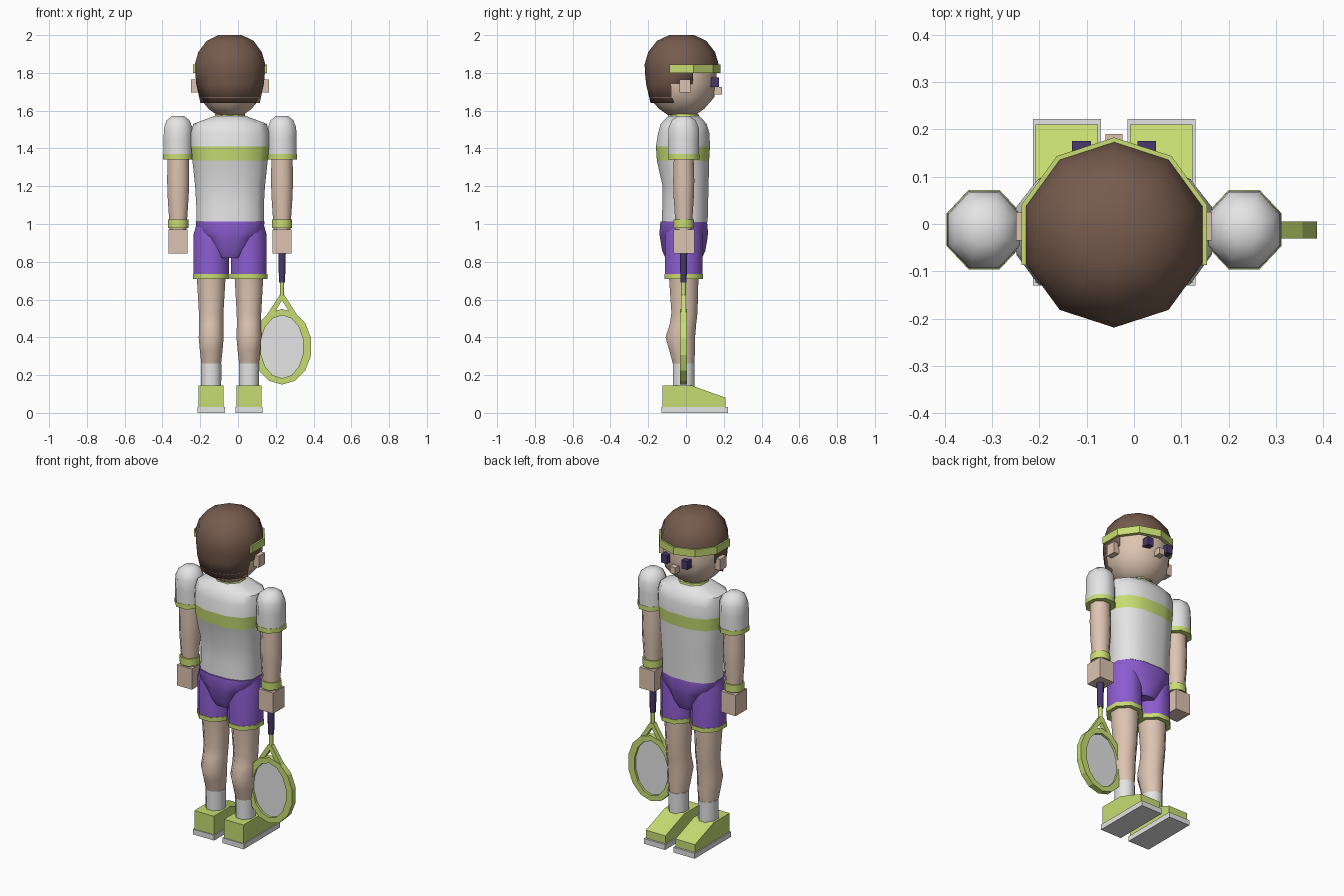
import bpy, bmesh, math
from mathutils import Vector

if "Cube" in bpy.data.objects:
    bpy.data.objects.remove(bpy.data.objects["Cube"])

CX, CY = -0.042, -0.012      # body axis


def material(name, rgb):
    m = bpy.data.materials.new(name)
    m.use_nodes = True
    m.diffuse_color = (*rgb, 1)
    bsdf = next(n for n in m.node_tree.nodes if n.type == 'BSDF_PRINCIPLED')
    bsdf.inputs["Base Color"].default_value = (*rgb, 1)
    return m


SKIN = material("skin", (0.72, 0.55, 0.44))
HAIR = material("brown hair", (0.18, 0.105, 0.075))
WHITE = material("white cloth", (0.78, 0.78, 0.78))
LIME = material("lime trim", (0.58, 0.72, 0.17))
PURPLE = material("purple shorts", (0.26, 0.11, 0.63))
DARK = material("dark violet", (0.065, 0.04, 0.15))


def finish(name, bm, mat, smooth=True):
    bmesh.ops.recalc_face_normals(bm, faces=bm.faces[:])
    me = bpy.data.meshes.new(name)
    bm.to_mesh(me)
    bm.free()
    me.materials.append(mat)
    ob = bpy.data.objects.new(name, me)
    bpy.context.collection.objects.link(ob)
    if smooth:
        bpy.ops.object.select_all(action='DESELECT')
        ob.select_set(True)
        bpy.context.view_layer.objects.active = ob
        bpy.ops.object.shade_smooth_by_angle(angle=math.radians(50))
    return ob


def loft(name, rings, mat, x=CX, y=CY, n=8, phase=0.5, power=1.0,
         caps=True, keep=None, smooth=True):
    """Stack rings of (z, half x, half y, y shift); keep filters the faces."""
    bm = bmesh.new()
    grow = 1 / math.cos(math.pi / n) if phase == 0.5 and n == 8 else 1
    loops = []
    for z, rx, ry, *shift in rings:
        dy = shift[0] if shift else 0
        loop = []
        for i in range(n):
            a = math.tau * (i + phase) / n
            c, s = math.cos(a), math.sin(a)
            c, s = (math.copysign(abs(v) ** power, v) for v in (c, s))
            loop.append(bm.verts.new((x + rx * grow * c, y + dy + ry * grow * s, z)))
        loops.append(loop)
    for a, b in zip(loops, loops[1:]):
        for i in range(n):
            j = (i + 1) % n
            bm.faces.new((a[i], a[j], b[j], b[i]))
    if caps:
        bm.faces.new(loops[0][::-1])
        bm.faces.new(loops[-1])
    if keep:
        drop = [f for f in bm.faces if not keep(f.calc_center_median() - Vector((x, y, 0)))]
        bmesh.ops.delete(bm, geom=drop, context='FACES')
    return finish(name, bm, mat, smooth)


def box(name, lo, hi, mat):
    bm = bmesh.new()
    bmesh.ops.create_cube(bm, size=1)
    for v in bm.verts:
        v.co = [l + (h - l) * (c + 0.5) for l, h, c in zip(lo, hi, v.co)]
    return finish(name, bm, mat, False)


def prism(name, outline, axis, lo, hi, mat):
    """Extrude an outline along x (points are y, z) or y (points are x, z)."""
    bm = bmesh.new()
    ends = [[bm.verts.new((d, p, z) if axis == 'x' else (p, d, z)) for p, z in outline]
            for d in (lo, hi)]
    n = len(outline)
    bm.faces.new(ends[0])
    bm.faces.new(ends[1][::-1])
    for i in range(n):
        j = (i + 1) % n
        bm.faces.new((ends[0][i], ends[0][j], ends[1][j], ends[1][i]))
    return finish(name, bm, mat, False)


def thicken(ob, depth):
    mod = ob.modifiers.new("thickness", 'SOLIDIFY')
    mod.thickness = depth
    mod.offset = -1


# Head, hair and headband
HY = -0.023
loft("head", [(z, r, r) for z, r in ((1.575, 0.07), (1.61, 0.12), (1.67, 0.172),
     (1.74, 0.184), (1.85, 0.184), (1.93, 0.14))], SKIN, y=HY, n=10)
hair = loft("hair", [(z, r, r) for z, r in ((1.64, 0.165), (1.74, 0.188), (1.8, 0.194),
            (1.845, 0.196), (1.91, 0.177), (1.97, 0.13), (2.0, 0.066))], HAIR, y=HY, n=10,
            keep=lambda c: c.z > 1.8 or (c.z > 1.74 and c.y < 0.01)
            or (c.z > 1.65 and c.y < -0.02))
thicken(hair, 0.035)
band = loft("headband", [(1.8, 0.206, 0.206), (1.845, 0.206, 0.206)], LIME, y=HY, n=10,
            caps=False, keep=lambda c: c.y > -0.03, smooth=False)
thicken(band, 0.02)
box("nose", (CX - 0.018, 0.13, 1.685), (CX + 0.018, 0.19, 1.725), SKIN)
loft("neck", [(1.53, 0.065, 0.065), (1.6, 0.065, 0.065)], SKIN)
loft("collar", [(1.555, 0.085, 0.085), (1.583, 0.078, 0.078)], LIME)

# Shirt: lower body, chest stripe and shoulders share ring sizes
LOW, HIGH = (1.335, 0.205, 0.142, -0.004), (1.41, 0.212, 0.147, -0.004)
TORSO = dict(n=12, power=0.8)
loft("shirt_body", [(1.01, 0.184, 0.125, 0.005), (1.1, 0.184, 0.124, 0.008),
     (1.2, 0.19, 0.125, 0.01), LOW], WHITE, **TORSO)
loft("shirt_stripe", [LOW, HIGH], LIME, **TORSO)
loft("shirt_shoulders", [HIGH, (1.48, 0.213, 0.14), (1.53, 0.2, 0.125),
     (1.572, 0.085, 0.085)], WHITE, **TORSO)

# Seat of the shorts
loft("shorts_seat", [(0.82, 0.07, 0.1), (0.86, 0.105, 0.118), (0.93, 0.14, 0.13),
     (0.955, 0.182, 0.132), (1.012, 0.187, 0.127)], PURPLE, n=12, power=0.8)

for side, s in (("left", 1), ("right", -1)):
    # Face details
    ex, rx = CX + s * 0.069, CX + s * 0.19
    box(f"{side}_eye", (ex - 0.02, 0.13, 1.725), (ex + 0.02, 0.175, 1.775), DARK)
    box(f"{side}_ear", (rx - 0.017, -0.035, 1.695), (rx + 0.017, 0.025, 1.765), SKIN)

    # Arm
    ax = CX + s * 0.275
    loft(f"{side}_sleeve", [(1.365, 0.078, 0.082), (1.45, 0.077, 0.082), (1.51, 0.075, 0.08),
         (1.55, 0.06, 0.062), (1.573, 0.03, 0.03)], WHITE, x=ax)
    loft(f"{side}_sleeve_cuff", [(1.342, 0.079, 0.084), (1.37, 0.079, 0.084)], LIME, x=ax)
    loft(f"{side}_arm", [(0.96, 0.044, 0.044), (1.03, 0.048, 0.046), (1.15, 0.056, 0.054),
         (1.23, 0.058, 0.056), (1.36, 0.056, 0.052)], SKIN, x=ax)
    loft(f"{side}_wristband", [(0.98, 0.054, 0.054), (1.025, 0.054, 0.054)], LIME, x=ax)
    box(f"{side}_hand", (ax - 0.05, -0.065, 0.845), (ax + 0.05, 0.045, 0.972), SKIN)

    # Leg
    lx = CX + s * 0.1
    loft(f"{side}_shorts_leg", [(0.73, 0.094, 0.1), (0.94, 0.094, 0.1), (1.0, 0.078, 0.1)],
         PURPLE, x=lx)
    loft(f"{side}_shorts_trim", [(0.71, 0.097, 0.103), (0.736, 0.097, 0.103)], LIME, x=lx)
    loft(f"{side}_leg", [(0.25, 0.051, 0.055), (0.33, 0.06, 0.068, -0.008),
         (0.4, 0.066, 0.078, -0.018), (0.47, 0.064, 0.07, -0.004),
         (0.53, 0.065, 0.069, 0.004), (0.72, 0.076, 0.078)], SKIN, x=lx)
    loft(f"{side}_sock", [(0.13, 0.053, 0.057), (0.262, 0.054, 0.058)], WHITE, x=lx)

    # Shoe
    box(f"{side}_sole", (lx - 0.072, -0.13, 0), (lx + 0.072, 0.222, 0.032), WHITE)
    prism(f"{side}_shoe", [(-0.125, 0.03), (0.21, 0.03), (0.21, 0.08), (0.03, 0.145),
          (-0.125, 0.145)], 'x', lx - 0.066, lx + 0.066, LIME)

# Racket hanging from the left hand
RX, RY, RZ = CX + 0.275, -0.013, 0.35


def ellipse(a, b, n=14):
    return [(RX + a * math.sin(math.tau * i / n), RZ + b * math.cos(math.tau * i / n))
            for i in range(n)]


loft("racket_handle", [(0.69, 0.016, 0.016), (0.85, 0.02, 0.02)], DARK, x=RX, y=RY)
loft("racket_neck", [(0.61, 0.011, 0.013), (0.7, 0.011, 0.013)], LIME, x=RX, y=RY)
for side, s in (("left", 1), ("right", -1)):
    prism(f"racket_throat_{side}", [(RX, 0.625), (RX + s * 0.012, 0.625),
          (RX + s * 0.085, 0.51), (RX + s * 0.055, 0.51), (RX, 0.595)],
          'y', RY - 0.014, RY + 0.014, LIME)

bm = bmesh.new()
rims = [[bm.verts.new((x, y, z)) for x, z in ellipse(a, b)]
        for y, a, b in ((RY - 0.018, 0.158, 0.2), (RY + 0.018, 0.158, 0.2),
                        (RY + 0.018, 0.115, 0.167), (RY - 0.018, 0.115, 0.167))]
for k in range(4):
    a, b = rims[k], rims[(k + 1) % 4]
    for i in range(14):
        j = (i + 1) % 14
        bm.faces.new((a[i], a[j], b[j], b[i]))
finish("racket_frame", bm, LIME, False)
prism("racket_strings", ellipse(0.118, 0.17), 'y', RY - 0.004, RY + 0.004, WHITE)
